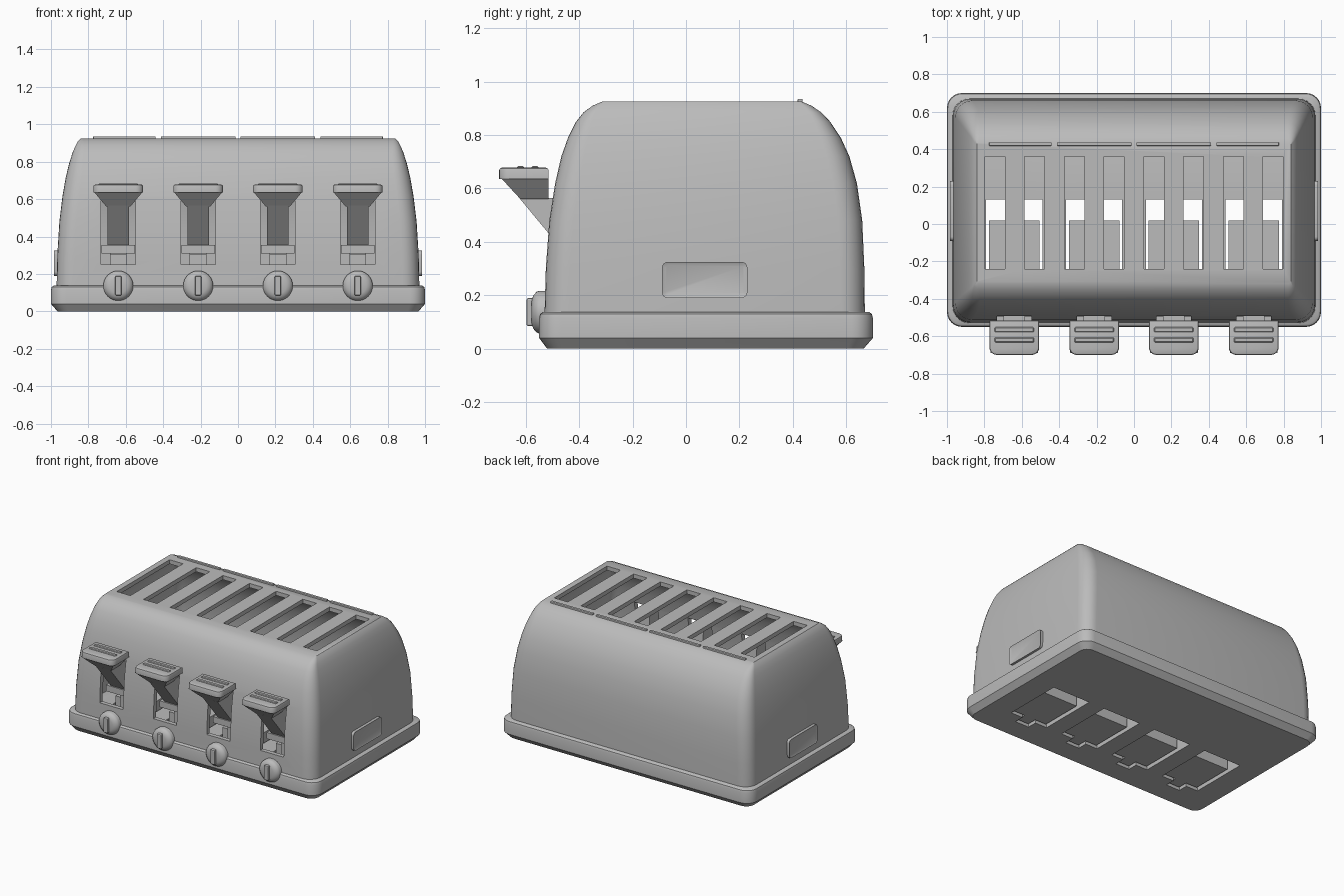
import bpy, bmesh, math
from mathutils import Matrix, Vector

old = bpy.data.objects.get("Cube")
if old:
    bpy.data.objects.remove(old, do_unlink=True)

grey = bpy.data.materials.new("plain_grey")
grey.use_nodes = True
grey.diffuse_color = (0.5, 0.5, 0.5, 1)
grey.node_tree.nodes["Principled BSDF"].inputs["Base Color"].default_value = (0.5, 0.5, 0.5, 1)


def make(name, bm):
    bmesh.ops.recalc_face_normals(bm, faces=bm.faces)
    mesh = bpy.data.meshes.new(name)
    bm.to_mesh(mesh)
    bm.free()
    mesh.materials.append(grey)
    ob = bpy.data.objects.new(name, mesh)
    bpy.context.collection.objects.link(ob)
    return ob


def activate(ob):
    bpy.ops.object.select_all(action='DESELECT')
    ob.select_set(True)
    bpy.context.view_layer.objects.active = ob


def smooth(ob, angle=35):
    activate(ob)
    bpy.ops.object.shade_smooth_by_angle(angle=math.radians(angle))


def add_box(bm, x0, x1, y0, y1, z0, z1):
    mid = Vector((x0 + x1, y0 + y1, z0 + z1)) / 2
    size = Matrix.Diagonal((x1 - x0, y1 - y0, z1 - z0, 1))
    return bmesh.ops.create_cube(bm, size=1, matrix=Matrix.Translation(mid) @ size)["verts"]


def boxes(name, limits, bevel=0, segments=2):
    bm = bmesh.new()
    for lim in limits:
        add_box(bm, *lim)
    if bevel:
        bmesh.ops.bevel(bm, geom=bm.edges[:], offset=bevel, segments=segments,
                        profile=0.5, affect='EDGES')
    return make(name, bm)


def rounded_ring(bm, z, hx, y0, y1, r, steps=6):
    verts = []
    for cx, cy, start in ((hx - r, y1 - r, 0), (r - hx, y1 - r, 90),
                          (r - hx, y0 + r, 180), (hx - r, y0 + r, 270)):
        for i in range(steps + 1):
            a = math.radians(start + 90 * i / steps)
            verts.append(bm.verts.new((cx + r * math.cos(a), cy + r * math.sin(a), z)))
    return verts


def loft(name, rings):
    bm = bmesh.new()
    loops = [rounded_ring(bm, *r) for r in rings]
    n = len(loops[0])
    for a, b in zip(loops, loops[1:]):
        for i in range(n):
            bm.faces.new((a[i], a[(i + 1) % n], b[(i + 1) % n], b[i]))
    bm.faces.new(loops[0][::-1])
    bm.faces.new(loops[-1])
    return make(name, bm)


def cut(ob, cutter):
    activate(ob)
    mod = ob.modifiers.new("cut", 'BOOLEAN')
    mod.operation = 'DIFFERENCE'
    mod.solver = 'EXACT'
    mod.object = cutter
    bpy.ops.object.modifier_apply(modifier=mod.name)
    bpy.data.objects.remove(cutter, do_unlink=True)


STATIONS = [-0.64, -0.213, 0.213, 0.64]

# Domed hollow shell: height, half width, front, back, corner radius
shell = [(0.12, 0.97, -0.53, 0.67, 0.09), (0.30, 0.966, -0.525, 0.668, 0.09),
         (0.48, 0.955, -0.512, 0.66, 0.09), (0.62, 0.938, -0.49, 0.64, 0.09),
         (0.72, 0.92, -0.467, 0.612, 0.085), (0.79, 0.903, -0.442, 0.58, 0.075),
         (0.85, 0.884, -0.412, 0.54, 0.06), (0.885, 0.869, -0.384, 0.507, 0.045),
         (0.91, 0.855, -0.35, 0.47, 0.03), (0.925, 0.84, -0.315, 0.435, 0.01)]
body = loft("body_shell", shell)
cut(body, loft("cavity", [(z - 0.03, hx - 0.03, y0 + 0.03, y1 - 0.03, max(r - 0.02, 0.008))
                          for z, hx, y0, y1, r in shell]))
cut(body, boxes("bread_slots", [(x - 0.054, x + 0.054, -0.24, 0.36, 0.8, 1.0)
                                for x in [0.2125 * (i - 3.5) for i in range(8)]]))
cut(body, boxes("lever_slots", [(x - 0.093, x + 0.093, -0.6, -0.42, 0.25, 0.6)
                                for x in STATIONS]))
smooth(body)

# Raised lip along the back of the top
boxes("back_lip", [(x - 0.2 + 0.065 * (x < -0.5), x + 0.2 - 0.065 * (x > 0.5),
                    0.418, 0.437, 0.91, 0.936) for x in STATIONS], 0.004)

# Base tray with chamfered foot and an opening under each pair of slots
base = loft("base", [(0, 0.965, -0.52, 0.665, 0.06), (0.04, 1.0, -0.55, 0.70, 0.08),
                     (0.115, 1.0, -0.55, 0.70, 0.08), (0.13, 0.996, -0.546, 0.696, 0.077),
                     (0.138, 0.985, -0.535, 0.685, 0.07)])
cut(base, boxes("openings", [(x - 0.15, x + 0.15, -0.30, 0.13, -0.1, 0.3) for x in STATIONS]))
cut(base, boxes("notches", [(x - 0.055, x + 0.055, -0.37, -0.29, -0.1, 0.3) for x in STATIONS]))
smooth(base)

# Side grips with a recessed panel
for side, label in ((1, "left"), (-1, "right")):
    bm = bmesh.new()
    add_box(bm, 0.93, 0.985, -0.09, 0.23, 0.19, 0.325)
    bmesh.ops.bevel(bm, geom=[e for e in bm.edges
                              if abs(e.verts[0].co.x - e.verts[1].co.x) > 0.01],
                    offset=0.022, segments=4, profile=0.5, affect='EDGES')
    outer = [f for f in bm.faces if f.normal.x > 0.9]
    bmesh.ops.inset_region(bm, faces=outer, thickness=0.014)
    bmesh.ops.translate(bm, verts=outer[0].verts[:], vec=(-0.006, 0, 0))
    bmesh.ops.scale(bm, verts=bm.verts, vec=(side, 1, 1))
    smooth(make(label + "_grip", bm))

for n, x in enumerate(STATIONS, 1):
    # Lever cap: rounded plate with two ridges
    bm = bmesh.new()
    add_box(bm, x - 0.133, x + 0.133, -0.70, -0.515, 0.635, 0.678)
    corners = [e for e in bm.edges if all(v.co.y < -0.6 for v in e.verts)
               and abs(e.verts[0].co.z - e.verts[1].co.z) > 0.01]
    bmesh.ops.bevel(bm, geom=corners, offset=0.04, segments=5, profile=0.5, affect='EDGES')
    top = [e for e in bm.edges if all(v.co.z > 0.67 for v in e.verts)]
    bmesh.ops.bevel(bm, geom=top, offset=0.01, segments=2, profile=0.5, affect='EDGES')
    smooth(make(f"lever_cap_{n}", bm), 40)
    boxes(f"lever_ridges_{n}", [(x - 0.105, x + 0.105, y - 0.013, y + 0.013, 0.67, 0.684)
                                for y in (-0.565, -0.62)], 0.004, 1)

    # Tapered underside of the cap
    bm = bmesh.new()
    for v in add_box(bm, x - 0.128, x + 0.128, -0.69, -0.515, 0.56, 0.636):
        if v.co.z < 0.6:
            v.co.x = x + math.copysign(0.064, v.co.x - x)
            if v.co.y < -0.6:
                v.co.y = -0.62
    make(f"lever_taper_{n}", bm)

    # Sloping arm that runs into the body
    bm = bmesh.new()
    face = bm.faces.new([bm.verts.new((x - 0.058, y, z)) for y, z in
                         ((-0.625, 0.565), (-0.42, 0.565), (-0.40, 0.33), (-0.43, 0.33))])
    arm = bmesh.ops.extrude_face_region(bm, geom=[face])["geom"]
    bmesh.ops.translate(bm, verts=[v for v in arm if isinstance(v, bmesh.types.BMVert)],
                        vec=(0.116, 0, 0))
    make(f"lever_arm_{n}", bm)

    # Carriage inside, with tongue and cross bar
    boxes(f"carriage_{n}", [(x - 0.135, x + 0.135, -0.29, 0.02, 0.015, 0.2),
                            (x - 0.045, x + 0.045, -0.36, -0.28, 0.015, 0.4),
                            (x - 0.045, x + 0.045, -0.42, -0.35, 0.3, 0.4),
                            (x - 0.09, x + 0.09, -0.46, -0.41, 0.31, 0.355)])

    # Dial: turned disc with a domed rim, plus a grip bar
    bm = bmesh.new()
    loops = []
    for y, r in ((-0.5, 0.08), (-0.55, 0.08), (-0.56, 0.076), (-0.572, 0.062), (-0.578, 0.045)):
        loops.append([bm.verts.new((x + r * math.cos(a), y, 0.137 + r * math.sin(a)))
                      for a in [math.tau * i / 32 for i in range(32)]])
    for a, b in zip(loops, loops[1:]):
        for i in range(32):
            bm.faces.new((a[i], a[i - 1], b[i - 1], b[i]))
    bm.faces.new(loops[0])
    bm.faces.new(loops[-1])
    smooth(make(f"dial_{n}", bm))
    boxes(f"dial_grip_{n}", [(x - 0.017, x + 0.017, -0.597, -0.56, 0.085, 0.189)], 0.006)
